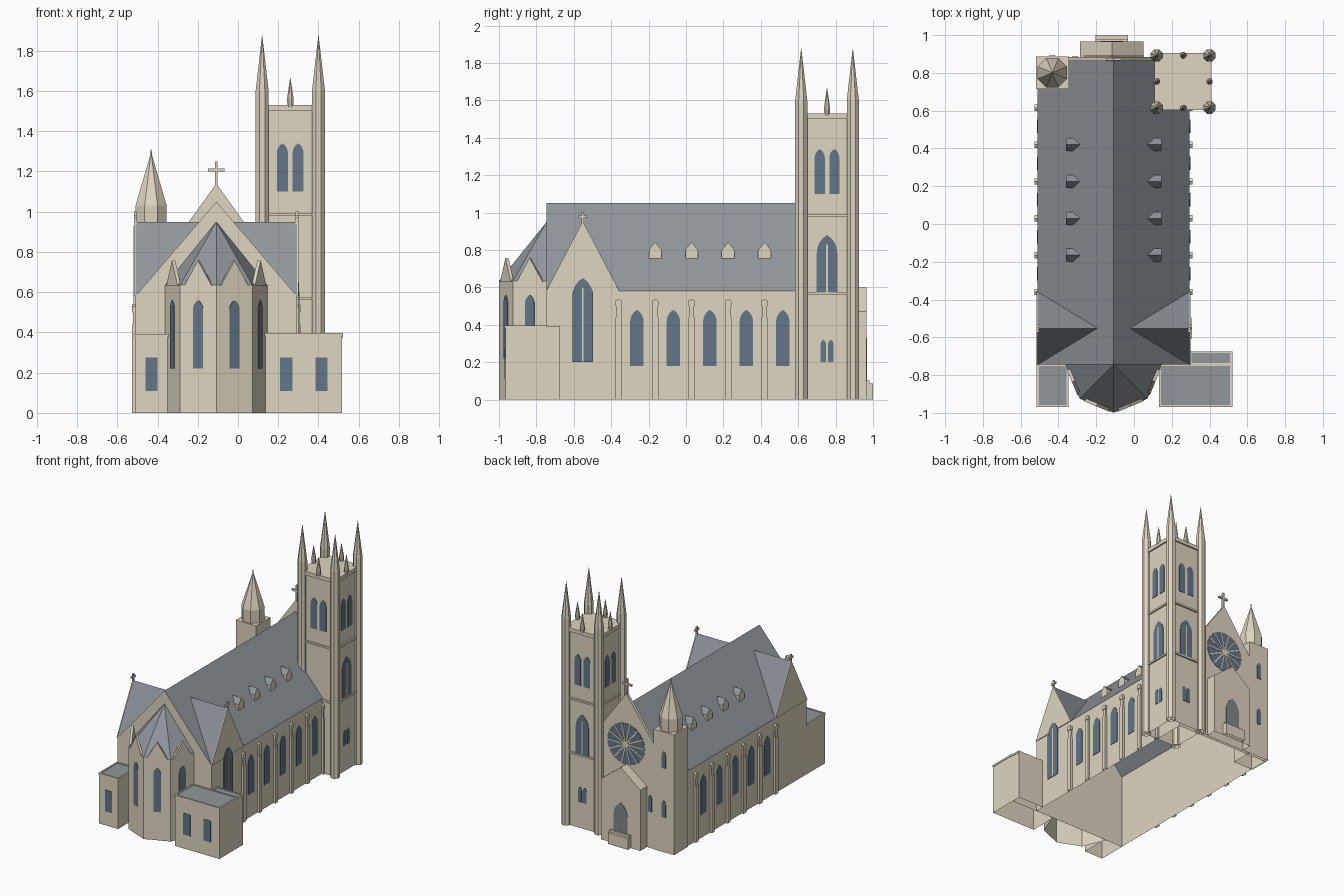
import bpy, bmesh
from math import sin, cos, pi, atan2, radians
from mathutils import Vector, Matrix

cube = bpy.data.objects.get("Cube")
if cube:
    bpy.data.objects.remove(cube)


def material(name, rgb):
    m = bpy.data.materials.new(name)
    m.use_nodes = True
    m.diffuse_color = (*rgb, 1)
    m.node_tree.nodes["Principled BSDF"].inputs["Base Color"].default_value = (*rgb, 1)
    return m


STONE = material("pale_stone", (0.74, 0.67, 0.53))
SLATE = material("grey_slate", (0.28, 0.305, 0.335))
GLASS = material("blue_glass", (0.125, 0.18, 0.25))
DOOR = material("grey_door", (0.22, 0.24, 0.27))

FRONT, RIGHT, BACK, LEFT = 0, pi / 2, pi, -pi / 2
CX = -0.108            # nave centre line
HALF = 0.402           # nave half width
EAVE, RIDGE = 0.58, 1.05
Y0, Y1 = -0.745, 0.862  # nave ends


def finish(name, bm, mat, roofed=False):
    """Make the object, open underneath; roofed parts get slate on upward faces."""
    bmesh.ops.recalc_face_normals(bm, faces=bm.faces)
    bm.normal_update()
    under = [f for f in bm.faces if all(v.co.z < 1e-4 for v in f.verts)
             or (roofed and f.normal.z < -0.3)]
    bmesh.ops.delete(bm, geom=under, context='FACES')
    me = bpy.data.meshes.new(name)
    me.materials.append(mat)
    if roofed:
        me.materials.append(SLATE)
        for f in bm.faces:
            f.material_index = int(f.normal.z > 0.2)
    bm.to_mesh(me)
    bm.free()
    ob = bpy.data.objects.new(name, me)
    bpy.context.collection.objects.link(ob)


def panel(name, pts, at, facing, inner, outer, mat=STONE, roofed=False):
    """Extrude a (u, z) outline along the facing direction of a wall."""
    u = Vector((cos(facing), sin(facing), 0))
    n = Vector((sin(facing), -cos(facing), 0))
    base = Vector((at[0], at[1], 0))
    bm = bmesh.new()
    vs = [bm.verts.new(base + u * p[0] + n * inner + Vector((0, 0, p[1]))) for p in pts]
    face = bm.faces.new(vs)
    ext = bmesh.ops.extrude_face_region(bm, geom=[face], use_keep_orig=True)["geom"]
    bmesh.ops.translate(bm, vec=n * (outer - inner),
                        verts=[g for g in ext if isinstance(g, bmesh.types.BMVert)])
    finish(name, bm, mat, roofed)


def hull(name, points):
    bm = bmesh.new()
    for p in points:
        bm.verts.new(p)
    bmesh.ops.convex_hull(bm, input=bm.verts)
    finish(name, bm, STONE, True)


def box(name, x0, x1, y0, y1, z0, z1, mat=STONE):
    panel(name, rect(x0, x1, z0, z1), (0, 0), FRONT, -y1, -y0, mat)


def rect(u0, u1, z0, z1):
    return [(u0, z0), (u1, z0), (u1, z1), (u0, z1)]


def gable(half, z0, eave, top):
    return [(-half, z0), (half, z0), (half, eave), (0, top), (-half, eave)]


def lancet(w, z0, z1, u=0):
    """Pointed arch outline with arcs struck from the opposite springing."""
    spring = z1 - 0.866 * w
    arc = [(w * cos(radians(a)) - w / 2, spring + w * sin(radians(a))) for a in range(0, 61, 15)]
    left = [(-x, z) for x, z in reversed(arc[:-1])]
    return [(x + u, z) for x, z in [(-w / 2, z0), (w / 2, z0)] + arc + left]


def window(name, at, facing, w, z0, z1, u=0, mat=GLASS):
    panel(name, lancet(w, z0, z1, u), at, facing, 0.0005, 0.004, mat)


def octagon(name, x, y, r0, r1, z0, z1):
    bm = bmesh.new()
    bmesh.ops.create_cone(bm, cap_ends=True, segments=8, radius1=r0, radius2=r1, depth=z1 - z0,
                          matrix=Matrix.Translation((x, y, (z0 + z1) / 2)) @ Matrix.Rotation(pi / 8, 4, 'Z'))
    finish(name, bm, STONE)


def cross(name, x, y, z, h, t, facing):
    arm = h * 0.34
    panel(name + "_post", rect(-t, t, z, z + h), (x, y), facing, -t, t)
    panel(name + "_arm", rect(-arm, arm, z + h * 0.64 - t, z + h * 0.64 + t), (x, y), facing, -t, t)


# Nave
panel("nave", gable(HALF, 0, EAVE, RIDGE), (CX, 0), FRONT, -Y1, -Y0, STONE, True)
TY, TH, TTOP = -0.552, 0.193, 0.95
reach = HALF * (RIDGE - TTOP) / (RIDGE - EAVE)

# Nave sides: buttresses, windows, transept roofs and gables
for side, facing, s in (("right", RIGHT, 1), ("left", LEFT, -1)):
    wall = CX + s * HALF
    for i in range(6):
        at = (wall, -0.36 + 0.195 * i)
        panel(side + "_buttress", rect(-0.017, 0.017, 0, 0.44), at, facing, 0, 0.017)
        panel(side + "_buttress_upper", rect(-0.014, 0.014, 0.44, 0.5), at, facing, 0, 0.011)
        panel(side + "_buttress_cap", gable(0.017, 0.5, 0.528, 0.538), at, facing, 0, 0.016)
        if i < 5:
            window(side + "_nave_window", (wall, at[1] + 0.0975), facing, 0.072, 0.18, 0.48)
    hull(side + "_transept_roof", [(wall, TY - TH, EAVE), (wall, TY + TH, EAVE),
                                   (wall, TY, TTOP), (CX + s * reach, TY, TTOP)])
    panel(side + "_gable_wall", [(-TH - 0.003, EAVE), (TH + 0.003, EAVE), (0, TTOP + 0.005)],
          (wall, TY), facing, 0, 0.006)
    cross(side + "_gable_cross", wall, TY, 0.935, 0.067, 0.007, facing)
    # Roof dormers
    for i in range(4):
        at = (CX + s * 0.253, -0.165 + 0.195 * i)
        panel(side + "_dormer", gable(0.034, 0.755, 0.8, 0.842), at, facing, -0.08, 0, STONE, True)
window("right_transept_window", (CX + HALF + 0.006, TY), RIGHT, 0.112, 0.2, 0.65)
panel("right_transept_mullion", rect(-0.005, 0.005, 0.2, 0.6), (CX + HALF + 0.006, TY), RIGHT, 0, 0.007)

# Apse: half octagon with a pointed roof and a small gable on each face
R = 0.254
corners = [Vector((CX + R * cos(a), Y0 + R * sin(a), 0)) for a in [pi + k * pi / 4 for k in range(5)]]
hull("apse", corners + [c + Vector((0, 0, 0.635)) for c in corners] + [Vector((CX, Y0, 0.95))])
for a, b in zip(corners, corners[1:]):
    mid, d = (a + b) / 2, b - a
    facing = atan2(d.y, d.x)
    panel("apse_gable", [(-0.075, 0.63), (0.075, 0.63), (0, 0.758)], mid, facing, -0.014, 0.004)
    window("apse_window", mid, facing, 0.054, 0.22, 0.56)


# Low annexes with parapets round sunken slate roofs
def annex(name, x0, x1, y0, y1, h):
    box(name, x0, x1, y0, y1, 0, h - 0.014)
    box(name + "_roof", x0 + 0.008, x1 - 0.008, y0 + 0.008, y1 - 0.008, h - 0.015, h - 0.005, SLATE)
    e, t = 0.004, 0.008
    for p, q, r, s in ((x0 - e, x1 + e, y0 - e, y0 + t), (x0 - e, x1 + e, y1 - t, y1),
                       (x0 - e, x0 + t, y0 + t, y1 - t), (x1 - t, x1 + e, y0 + t, y1 - t)):
        box(name + "_parapet", p, q, r, s, h - 0.014, h)


annex("left_annex", -0.511, -0.35, -0.966, Y0, 0.392)
annex("right_annex", 0.136, 0.517, -0.966, Y0, 0.396)
annex("right_annex_rear", 0.296, 0.517, Y0, -0.675, 0.39)
for x in (-0.43, 0.24, 0.415):
    panel("annex_window", rect(-0.03, 0.03, 0.11, 0.275), (x, -0.966), FRONT, 0.0005, 0.004, GLASS)

# Rear facade with rose window
panel("facade", gable(0.24, 0, 0.805, 1.14), (CX, Y1), BACK, 0, 0.023)
cross("facade_cross", CX, Y1 + 0.01, 1.13, 0.12, 0.007, BACK)
fy, rz = Y1 + 0.023, 0.75


def disc(r, n):
    return [(r * cos(2 * pi * k / n), rz + r * sin(2 * pi * k / n)) for k in range(n)]


panel("rose_glass", disc(0.16, 28), (CX, fy), BACK, 0.0005, 0.003, GLASS)
panel("rose_hub", disc(0.026, 14), (CX, fy), BACK, 0.0005, 0.007)
for k in range(14):
    a = 2 * pi * k / 14
    d, n = Vector((cos(a), sin(a))), Vector((-sin(a), cos(a))) * 0.005
    c = Vector((0, rz))
    pts = [c + n, c + d * 0.16 + n, c + d * 0.16 - n, c - n]
    panel("rose_spoke", pts, (CX, fy), BACK, 0.0005, 0.006)
window("facade_window", (-0.312, fy), BACK, 0.032, 0.28, 0.41)

# Porch, door and steps
PX = -0.117
panel("porch", gable(0.168, 0, 0.47, 0.6), (PX, Y1), BACK, 0.02, 0.103)
window("porch_door", (PX, Y1 + 0.103), BACK, 0.12, 0.1, 0.33, 0, DOOR)
box("upper_step", PX - 0.086, PX + 0.086, 0.965, 0.98, 0, 0.102)
box("lower_step", PX - 0.086, PX + 0.086, 0.98, 1.0, 0, 0.086)

# Stair turret
TX, TYY, TS = -0.432, 0.801, 0.087
box("turret_shaft", TX - TS, TX + TS, TYY - TS, TYY + TS, 0, 0.93)
octagon("turret_drum", TX, TYY, 0.082, 0.084, 0.93, 1.03)
octagon("turret_spire", TX, TYY, 0.084, 0.005, 1.03, 1.28)
octagon("turret_finial", TX, TYY, 0.005, 0.003, 1.27, 1.31)
for z in (0.27, 0.65):
    window("turret_window", (TX, TYY + TS), BACK, 0.034, z, z + 0.13)

# Bell tower
BX, BY, BH = 0.26, 0.754, 0.14
box("tower", BX - BH, BX + BH, BY - BH, BY + BH, 0, 1.51)
for z, h in ((0.56, 0.014), (0.978, 0.014), (1.5, 0.03)):
    e = BH + 0.011
    box("tower_band", BX - e, BX + e, BY - e, BY + e, z, z + h)
for sx in (-1, 1):
    for sy in (-1, 1):
        x, y = BX + sx * BH, BY + sy * 0.138
        octagon("tower_corner_shaft", x, y, 0.035, 0.035, 0, 1.6)
        octagon("tower_corner_spire", x, y, 0.035, 0.001, 1.6, 1.875)
for facing in (FRONT, RIGHT, BACK, LEFT):
    n = Vector((sin(facing), -cos(facing)))
    at = Vector((BX, BY)) + n * BH
    octagon("tower_pinnacle_base", at.x, at.y, 0.015, 0.018, 1.52, 1.56)
    octagon("tower_pinnacle", at.x, at.y, 0.018, 0.001, 1.56, 1.665)
    for u in (-0.039, 0.039):
        window("belfry_window", at, facing, 0.054, 1.1, 1.34, u)
        if facing in (RIGHT, BACK):
            window("tower_low_window", at, facing, 0.03, 0.2, 0.32, u * 0.52)
    if facing in (RIGHT, BACK):
        window("tower_middle_window", at, facing, 0.11, 0.574, 0.88)
        panel("tower_mullion", rect(-0.005, 0.005, 0.574, 0.83), at, facing, 0.0005, 0.006)
